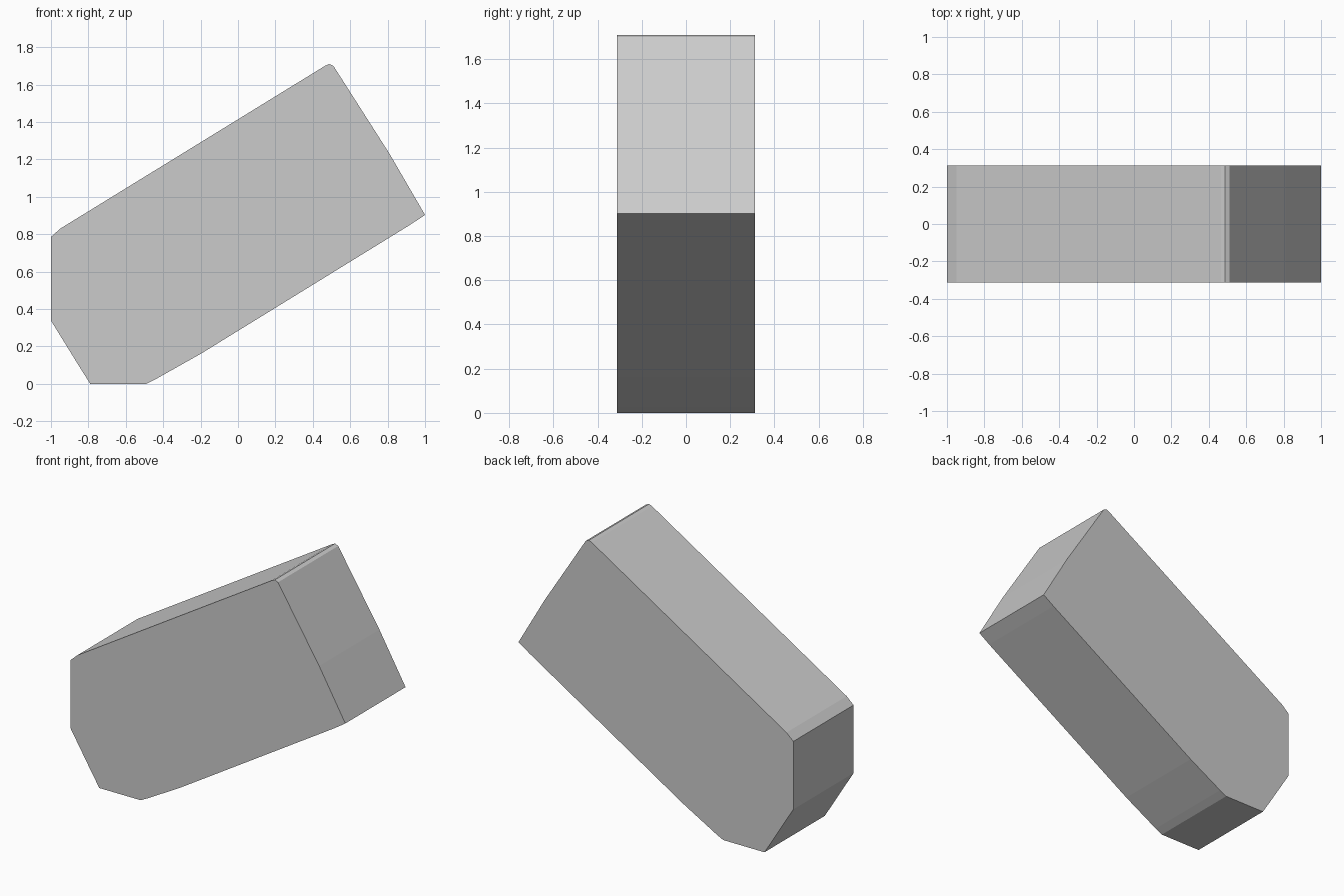
import bpy, bmesh

if "Cube" in bpy.data.objects:
    bpy.data.objects.remove(bpy.data.objects["Cube"])

# Side outline (x, z) of the tilted block, counter-clockwise seen from the front
outline = [(-0.79, 0), (-0.49, 0), (-0.44, 0.025), (-0.20, 0.16), (0.92, 0.85),
           (1.0, 0.903), (0.81, 1.23), (0.51, 1.70), (0.487, 1.71), (0.465, 1.70),
           (-0.95, 0.83), (-1.0, 0.785), (-1.0, 0.338), (-0.85, 0.095)]
half_depth = 0.313

# Extrude the outline from front to back
bm = bmesh.new()
front = bm.faces.new([bm.verts.new((x, -half_depth, z)) for x, z in outline])
result = bmesh.ops.extrude_face_region(bm, geom=[front], use_keep_orig=True)
back = [v for v in result["geom"] if isinstance(v, bmesh.types.BMVert)]
bmesh.ops.translate(bm, verts=back, vec=(0, 2 * half_depth, 0))
bmesh.ops.recalc_face_normals(bm, faces=bm.faces)

mesh = bpy.data.meshes.new("tilted_block")
bm.to_mesh(mesh)
bm.free()
block = bpy.data.objects.new("tilted_block", mesh)
bpy.context.collection.objects.link(block)
